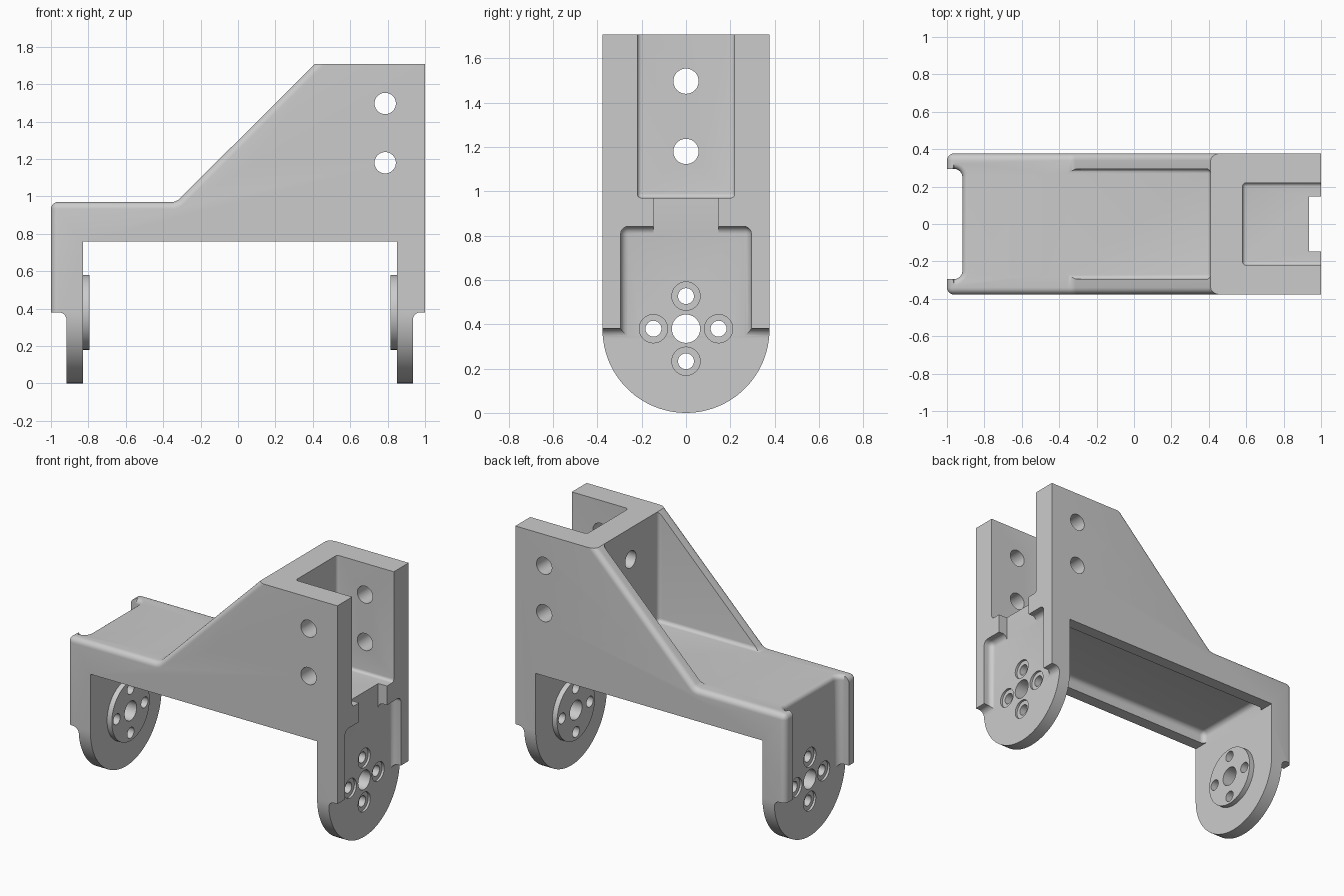
import bpy, bmesh, math
from mathutils import Vector, Matrix

if "Cube" in bpy.data.objects:
    bpy.data.objects.remove(bpy.data.objects["Cube"])

W = 0.377      # half width and radius of the rounded arm ends
HUB_Z = 0.38   # height of the pivot axis
PLATE_Z = 0.97
OUT_R, OUT_L = -0.917, 0.935   # outer faces of the thin arm ends

grey = bpy.data.materials.new("matte grey")
grey.use_nodes = True
grey.diffuse_color = (0.6, 0.6, 0.6, 1)
grey.node_tree.nodes["Principled BSDF"].inputs["Base Color"].default_value = (0.6, 0.6, 0.6, 1)


def make(name, bm):
    bmesh.ops.recalc_face_normals(bm, faces=bm.faces)
    me = bpy.data.meshes.new(name)
    bm.to_mesh(me)
    bm.free()
    me.materials.append(grey)
    ob = bpy.data.objects.new(name, me)
    bpy.context.collection.objects.link(ob)
    return ob


def prism(points, axis, lo, hi):
    """Extrude a profile: (x, z) along y, or (y, z) along x."""
    bm = bmesh.new()
    put = (lambda a, b: (a, lo, b)) if axis == "y" else (lambda a, b: (lo, a, b))
    face = bm.faces.new([bm.verts.new(put(a, b)) for a, b in points])
    ext = bmesh.ops.extrude_face_region(bm, geom=[face])["geom"]
    move = Vector((0, hi - lo, 0)) if axis == "y" else Vector((hi - lo, 0, 0))
    bmesh.ops.translate(bm, vec=move, verts=[g for g in ext if isinstance(g, bmesh.types.BMVert)])
    bmesh.ops.recalc_face_normals(bm, faces=bm.faces)
    return bm


def round_edges(bm, edges, r):
    bmesh.ops.bevel(bm, geom=edges, offset=r, segments=6, profile=0.5, affect="EDGES")


def box(name, x0, x1, half_y, z0, z1, r=0):
    bm = prism([(x0, z0), (x1, z0), (x1, z1), (x0, z1)], "y", -half_y, half_y)
    if r:
        round_edges(bm, bm.edges[:], r)
    return make(name, bm)


def cylinder(name, axis, centre, r, length, segments=40):
    bm = bmesh.new()
    turn = Matrix.Rotation(math.pi / 2, 4, "Y" if axis == "x" else "X")
    bmesh.ops.create_cone(bm, cap_ends=True, segments=segments, radius1=r, radius2=r,
                          depth=length, matrix=Matrix.Translation(centre) @ turn)
    return make(name, bm)


def combine(target, tool, operation="DIFFERENCE"):
    mod = target.modifiers.new("cut", "BOOLEAN")
    mod.operation, mod.solver, mod.object = operation, "EXACT", tool
    bpy.context.view_layer.update()
    done = target.evaluated_get(bpy.context.evaluated_depsgraph_get())
    me = bpy.data.meshes.new_from_object(done)
    target.modifiers.clear()
    target.data = me
    bpy.data.objects.remove(tool)


def arc(cx, cz, r, start, end, n=6):
    return [(cx + r * math.cos(math.radians(start + (end - start) * i / n)),
             cz + r * math.sin(math.radians(start + (end - start) * i / n))) for i in range(n + 1)]


# Body: side profile with two hanging arms, filleted under the rails
r = 0.04
profile = [(-1, PLATE_Z)] + arc(-0.355, PLATE_Z + 0.06, 0.06, 270, 315, 4)
profile += [(0.41, 1.707), (1, 1.707), (1, HUB_Z)]
profile += arc(OUT_L + r, HUB_Z - r, r, 90, 180)
profile += [(OUT_L, -0.02), (0.85, -0.02), (0.85, 0.76), (-0.83, 0.76), (-0.83, -0.02), (OUT_R, -0.02)]
profile += arc(OUT_R - r, HUB_Z - r, r, 0, 90) + [(-1, HUB_Z)]
bm = prism(profile, "y", -W, W)


def is_rounded(edge):
    a, b = (v.co for v in edge.verts)
    mid = (a + b) / 2
    along_side = abs(a.y - b.y) < 0.01
    plate_or_slope = along_side and mid.x < 0.3 and mid.z > 0.9
    end = mid.x < -0.99 and mid.z > 0.5
    return plate_or_slope or end


round_edges(bm, [e for e in bm.edges if is_rounded(e)], 0.037)
body = make("bracket_body", bm)

# Rounded arm ends
stadium = [(W, 2), (-W, 2)] + arc(0, W, W, 180, 360, 48)
combine(body, make("arm_outline", prism(stadium, "x", -1.2, 1.2)), "INTERSECT")

# Recess on the outside of the right arm, open at the top
combine(body, box("right_arm_recess", -1.2, OUT_R - 0.0005, 0.295, 0.2, 1.2, 0.045))

# Rounded lip where the plate meets that recess
bm = bmesh.new()
bm.from_mesh(body.data)
lip = [e for e in bm.edges if all(abs(v.co.z - PLATE_Z) < 0.001 and -0.9635 < v.co.x < -0.9
                                  and abs(v.co.y) < 0.2955 for v in e.verts)]
round_edges(bm, lip, 0.03)
bm.to_mesh(body.data)
bm.free()

# Pockets: between the sloping walls, in the tower, under the plate, on the left arm
combine(body, box("slope_pocket", -0.5, 0.41, 0.295, PLATE_Z, 2, 0.025))
combine(body, box("tower_pocket", 0.58, 1.2, 0.22, PLATE_Z, 2, 0.02))
combine(body, box("under_channel", -0.83, 0.85, 0.295, 0.69, 0.84, 0.035))
combine(body, box("left_arm_recess", OUT_L + 0.0005, 1.2, 0.295, 0.2, 0.842, 0.035))
combine(body, box("left_arm_slot", OUT_L + 0.001, 1.2, 0.147, 0.7, 1.1))

# Pivot bosses on the inner arm faces
for x in (-0.8225, 0.8425):
    combine(body, cylinder("boss", "x", (x, 0, HUB_Z), 0.2, 0.055, 64), "UNION")

# Pivot holes, screw holes and their shallow counterbores
combine(body, cylinder("axle_hole", "x", (0, 0, HUB_Z), 0.064, 3))
for i in range(4):
    a = i * math.pi / 2
    y, z = 0.147 * math.cos(a), HUB_Z + 0.147 * math.sin(a)
    combine(body, cylinder("screw_hole", "x", (0, y, z), 0.036, 3, 24))
    for x in (OUT_L + 0.035, OUT_R - 0.035):
        combine(body, cylinder("counterbore", "x", (x, y, z), 0.064, 0.1, 32))

# Mounting holes through the tower
for z in (1.18, 1.497):
    combine(body, cylinder("cross_hole", "y", (0.787, 0, z), 0.057, 2))
    combine(body, cylinder("wall_hole", "x", (0.55, 0, z), 0.057, 0.6))

bpy.context.view_layer.objects.active = body
body.select_set(True)
bpy.ops.object.shade_smooth_by_angle(angle=math.radians(30))
